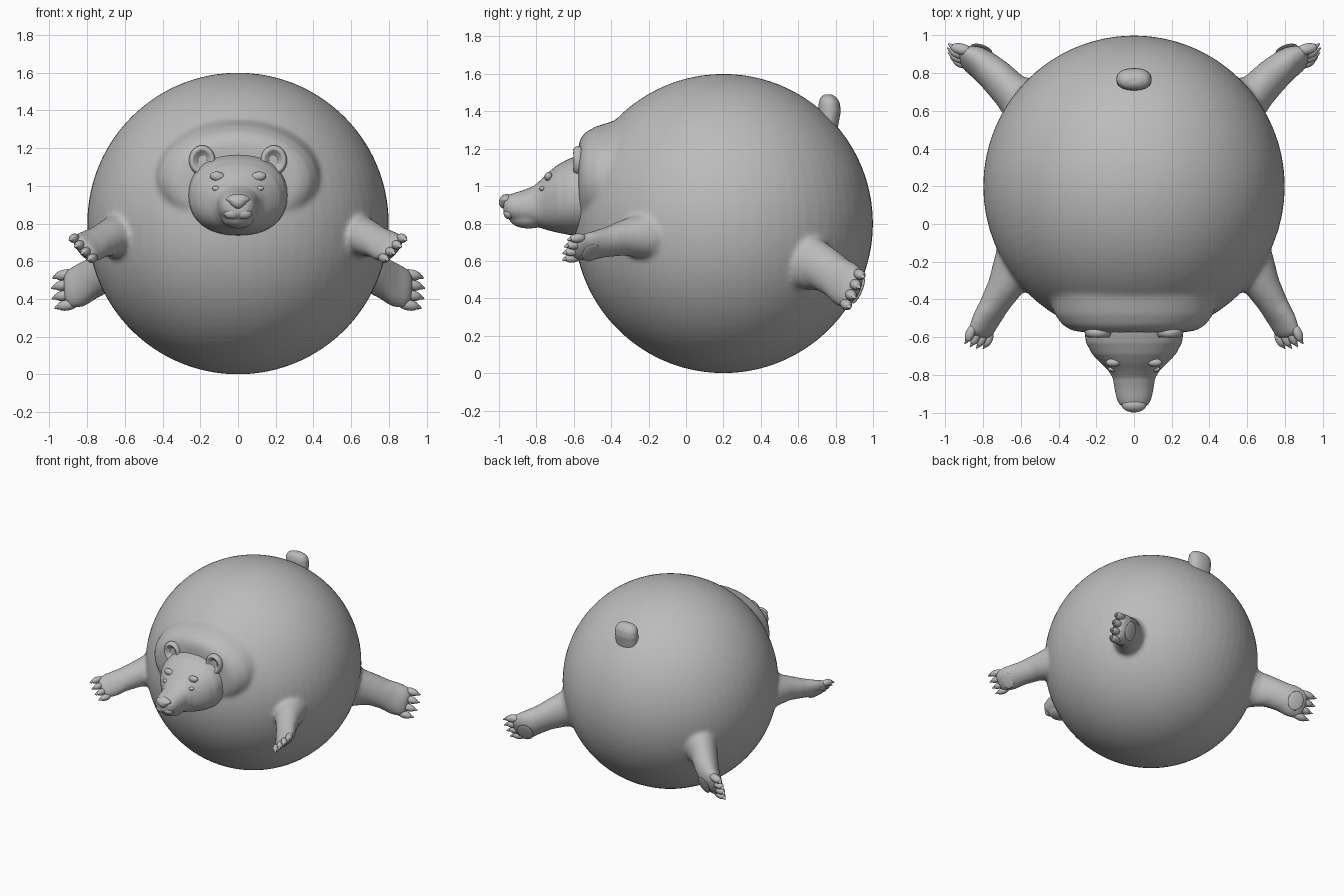
import bpy, bmesh, math
from mathutils import Vector, Matrix

if "Cube" in bpy.data.objects:
    bpy.data.objects.remove(bpy.data.objects["Cube"])

grey = bpy.data.materials.new("plain_grey")
grey.diffuse_color = (0.5, 0.5, 0.5, 1)
grey.use_nodes = True
grey.node_tree.nodes["Principled BSDF"].inputs["Base Color"].default_value = grey.diffuse_color
X, Y, Z = Vector((1, 0, 0)), Vector((0, 1, 0)), Vector((0, 0, 1))


def ball(bm, c, r, axes=(X, Y, Z), seg=24):
    """Ellipsoid with radii r along the given axes."""
    m = Matrix([a * k for a, k in zip(axes, r)]).transposed().to_4x4()
    m.translation = Vector(c)
    return bmesh.ops.create_uvsphere(bm, u_segments=seg, v_segments=seg * 2 // 3,
                                     radius=1, matrix=m)["verts"]


def loft(bm, sections, u, v, seg=32, power=2.0):
    """Skin superellipse sections (centre, half size along u, half size along v)."""
    def sq(a):
        return math.copysign(abs(a) ** (2 / power), a)
    rings = []
    for c, w, t in sections:
        ang = [2 * math.pi * i / seg for i in range(seg)]
        rings.append([bm.verts.new(Vector(c) + u * w * sq(math.cos(a)) + v * t * sq(math.sin(a)))
                      for a in ang])
    for a, b in zip(rings, rings[1:]):
        for i in range(seg):
            j = (i + 1) % seg
            bm.faces.new((a[i], a[j], b[j], b[i]))
    bm.faces.new(rings[0])
    bm.faces.new(rings[-1])


def finish(bm, name):
    bmesh.ops.recalc_face_normals(bm, faces=bm.faces)
    for f in bm.faces:
        f.smooth = True
    me = bpy.data.meshes.new(name)
    bm.to_mesh(me)
    bm.free()
    me.materials.append(grey)
    ob = bpy.data.objects.new(name, me)
    bpy.context.collection.objects.link(ob)
    return ob


def fuse(ob, voxel, rounds):
    """Blend overlapping volumes into one soft skin."""
    r = ob.modifiers.new("fuse", 'REMESH')
    r.mode = 'VOXEL'
    r.voxel_size = voxel
    r.use_smooth_shade = True
    s = ob.modifiers.new("soften", 'SMOOTH')
    s.factor = 0.5
    s.iterations = rounds


# Limbs: forward direction, toe line, sections, toe-row centre, toe spread, toe radius, pad
LIMBS = {
    "front": dict(f=(0.35, -0.93, -0.08), d=(0.62, 0.25, 0.72),
                  path=[((0.54, -0.10, 0.74), .17, .17), ((0.62, -0.22, 0.735), .125, .13),
                        ((0.68, -0.33, 0.725), .098, .095), ((0.74, -0.43, 0.70), .088, .072),
                        ((0.785, -0.51, 0.68), .094, .055), ((0.815, -0.575, 0.672), .088, .040),
                        ((0.825, -0.60, 0.67), .06, .025)],
                  toe=(0.825, -0.605, 0.668), spread=.073, size=.024,
                  pad=(0.785, -0.52, 0.675), pad_drop=.046),
    "hind": dict(f=(0.95, 0.22, -0.17), d=(0.12, 0.42, 0.90),
                 path=[((0.50, 0.55, 0.64), .22, .20), ((0.62, 0.65, 0.59), .145, .135),
                       ((0.70, 0.745, 0.555), .118, .115), ((0.77, 0.81, 0.51), .112, .10),
                       ((0.83, 0.855, 0.475), .122, .082), ((0.89, 0.88, 0.455), .112, .056),
                       ((0.92, 0.893, 0.447), .08, .032)],
                 toe=(0.925, 0.895, 0.445), spread=.088, size=.029,
                 pad=(0.83, 0.855, 0.47), pad_drop=.076),
}

# Round body, thick neck collar and limbs in one skin
skin = bmesh.new()
ball(skin, (0, 0.2, 0.8), (0.8, 0.8, 0.8), seg=64)
loft(skin, [((0, y, 1.03), w, h) for y, w, h in
            [(-.15, .53, .38), (-.30, .48, .345), (-.40, .445, .315), (-.48, .42, .29),
             (-.535, .38, .26), (-.565, .33, .225), (-.575, .26, .18)]], X, Z, 48)
toes = bmesh.new()
for limb in LIMBS.values():
    for s in (1, -1):
        mir = Matrix.Diagonal((s, 1, 1))
        f = (mir @ Vector(limb["f"])).normalized()
        d = mir @ Vector(limb["d"])
        d = (d - f * d.dot(f)).normalized()
        n = d.cross(f) * s          # points out of the sole
        loft(skin, [(mir @ Vector(c), w, t) for c, w, t in limb["path"]], d, n)
        # four toes with pointed claws
        r = limb["size"]
        for k in (-1, -.34, .34, 1):
            c = mir @ Vector(limb["toe"]) + d * k * limb["spread"] - f * abs(k) * r * .5
            ball(toes, c, (r, r * 2, r * 1.05), (d, f, n), 16)
            loft(toes, [(c + f * r * 1.2, r * .6, r * .6), (c + f * r * 2 + n * r * .15, r * .4, r * .4),
                        (c + f * r * 2.6 + n * r * .4, r * .08, r * .08)], d, n, 10)
        # sole pad
        ball(toes, mir @ Vector(limb["pad"]) + n * limb["pad_drop"],
             (limb["spread"] * .85, limb["spread"] * .7, .01), (d, f, n))
body = finish(skin, "body_and_limbs")
fuse(body, 0.015, 7)
finish(toes, "toes_and_pads")

# Head with tapering snout and lower jaw
bm = bmesh.new()
loft(bm, [((0, y, (top + bot) / 2), w, (top - bot) / 2) for y, w, top, bot in
          [(-.45, .24, 1.15, .76), (-.57, .263, 1.165, .735), (-.63, .255, 1.145, .74),
           (-.69, .222, 1.112, .752), (-.735, .18, 1.075, .763), (-.775, .138, 1.035, .775),
           (-.815, .113, 1.0, .79), (-.87, .104, .978, .80), (-.925, .093, .962, .815),
           (-.957, .078, .95, .83), (-.975, .05, .935, .85)]], X, Z, 40, 2.25)
ball(bm, (0, -.84, .825), (.085, .105, .052))
fuse(finish(bm, "head"), 0.01, 4)

# Nose, narrowing downward
bm = bmesh.new()
for v in ball(bm, (0, -.962, .918), (.066, .038, .04)):
    v.co.x *= 0.8 + (v.co.z - .918) * 8 if v.co.z < .918 else 1
    v.co.y += (.918 - v.co.z) * -.1
finish(bm, "nose")

# Muzzle cleft sides and mouth corners
bm = bmesh.new()
for s in (1, -1):
    ball(bm, (s * .032, -.945, .853), (.042, .03, .03))
finish(bm, "upper_lip")

# Ears with hollow fronts
bm = bmesh.new()
for s in (1, -1):
    c = Vector((s * .19, -.575, 1.135))
    for v in ball(bm, c, (.07, .045, .08), seg=28):
        p = v.co - c
        q = math.hypot(p.x / .07, p.z / .08)
        if p.y < 0 and q < .75:
            v.co.y = c.y - .03 + .04 * (1 - (q / .75) ** 2)
finish(bm, "ears")

# Eyes and the small marks under them
bm = bmesh.new()
for s in (1, -1):
    tilt = Vector((1, 0, s * .12)).normalized()
    up = tilt.cross(Y) * -1
    ball(bm, (s * .11, -.735, 1.05), (.04, .022, .025), (tilt, Y, up))
    ball(bm, (s * .112, -.768, .985), (.026, .016, .014), (tilt, Y, up))
finish(bm, "eyes")

# Stubby tail
bm = bmesh.new()
loft(bm, [((0, .755, 1.30), .09, .055), ((0, .768, 1.40), .095, .060), ((0, .766, 1.445), .092, .057),
          ((0, .762, 1.475), .075, .043), ((0, .76, 1.49), .04, .02)], X, Y, 28, 2.3)
fuse(finish(bm, "tail"), 0.01, 3)
